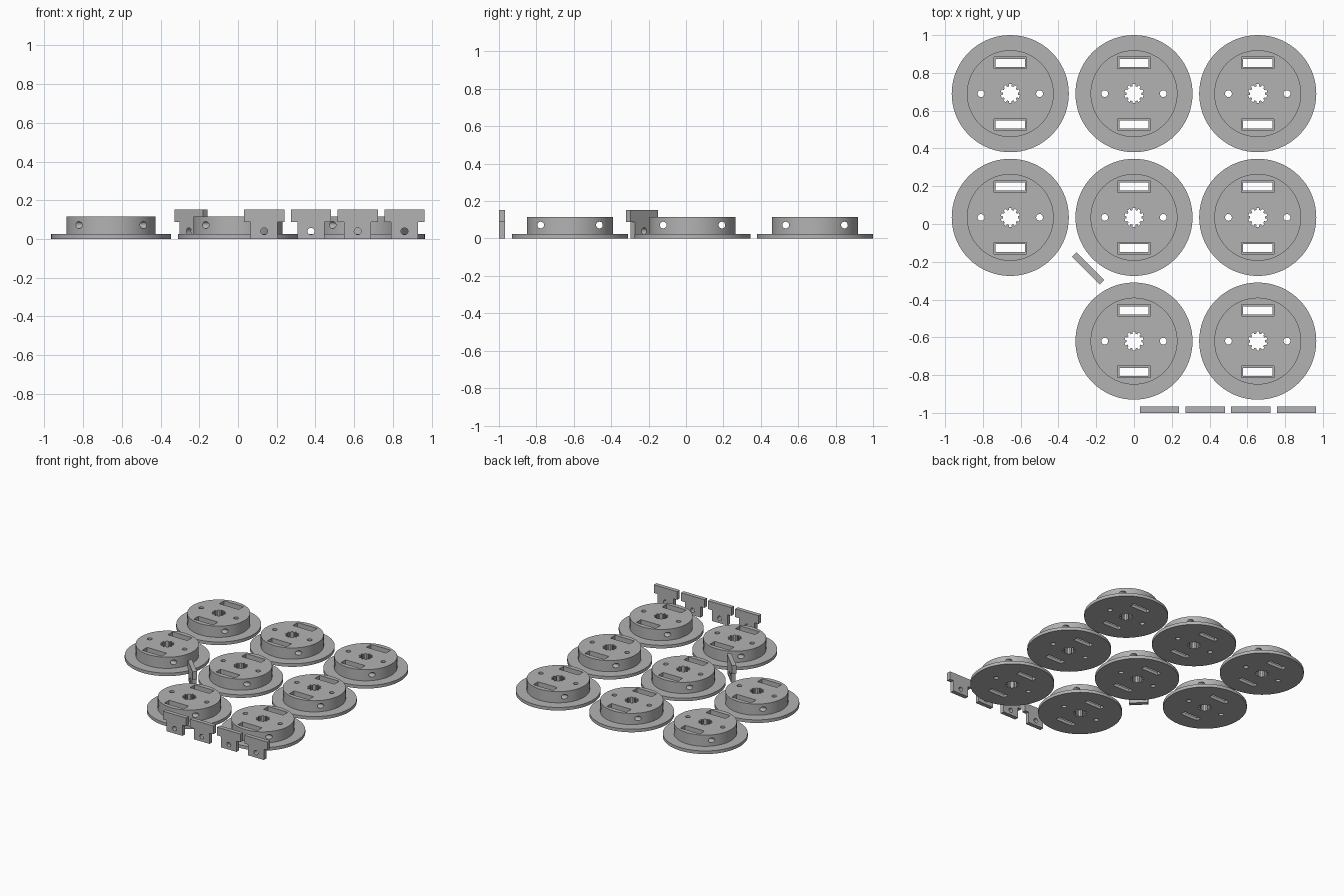
import bpy, bmesh, math
from mathutils import Matrix, Vector

if "Cube" in bpy.data.objects:
    bpy.data.objects.remove(bpy.data.objects["Cube"])

grey = bpy.data.materials.new("plain grey")
grey.diffuse_color = (0.45, 0.45, 0.45, 1)
grey.use_nodes = True
grey.node_tree.nodes["Principled BSDF"].inputs["Base Color"].default_value = grey.diffuse_color


def prism(name, pts, z0, z1):
    """Extrude a flat outline from z0 to z1."""
    bm = bmesh.new()
    face = bm.faces.new([bm.verts.new((x, y, z0)) for x, y in pts])
    top = bmesh.ops.extrude_face_region(bm, geom=[face])["geom"]
    verts = [v for v in top if isinstance(v, bmesh.types.BMVert)]
    bmesh.ops.translate(bm, verts=verts, vec=(0, 0, z1 - z0))
    bmesh.ops.recalc_face_normals(bm, faces=bm.faces)
    me = bpy.data.meshes.new(name)
    bm.to_mesh(me)
    bm.free()
    me.materials.append(grey)
    ob = bpy.data.objects.new(name, me)
    bpy.context.collection.objects.link(ob)
    return ob


def circle(r, n, cx=0, cy=0):
    return [(cx + r * math.cos(2 * math.pi * i / n),
             cy + r * math.sin(2 * math.pi * i / n)) for i in range(n)]


def rect(w, h, cx=0, cy=0):
    return [(cx + sx * w / 2, cy + sy * h / 2)
            for sx, sy in ((-1, -1), (1, -1), (1, 1), (-1, 1))]


def apply_cuts(ob, cutters):
    """Subtract the cutters, bake the result and remove the cutters."""
    for c in cutters:
        m = ob.modifiers.new("cut", 'BOOLEAN')
        m.operation, m.solver, m.object = 'DIFFERENCE', 'EXACT', c
    bpy.context.view_layer.update()
    dg = bpy.context.evaluated_depsgraph_get()
    me = bpy.data.meshes.new_from_object(ob.evaluated_get(dg))
    ob.modifiers.clear()
    ob.data = me
    for c in cutters:
        bpy.data.objects.remove(c)


def smooth(ob):
    bpy.ops.object.select_all(action='DESELECT')
    ob.select_set(True)
    bpy.context.view_layer.objects.active = ob
    bpy.ops.object.shade_smooth_by_angle(angle=math.radians(25))


def copy_to(ob, name, matrix):
    c = bpy.data.objects.new(name, ob.data)
    c.matrix_world = matrix
    bpy.context.collection.objects.link(c)


# Wheel body: stepped disc made by stacking a hub on a flange outline
bm = bmesh.new()
N = 72
rings = [[bm.verts.new((x, y, z)) for x, y in circle(r, N)]
         for r, z in ((0.31, 0), (0.31, 0.025), (0.23, 0.025), (0.23, 0.115))]
bm.faces.new(rings[0][::-1])
bm.faces.new(rings[-1])
for a, b in zip(rings, rings[1:]):
    for i in range(N):
        j = (i + 1) % N
        bm.faces.new((a[i], a[j], b[j], b[i]))
me = bpy.data.meshes.new("wheel")
bm.to_mesh(me)
bm.free()
me.materials.append(grey)
wheel = bpy.data.objects.new("wheel", me)
bpy.context.collection.objects.link(wheel)

# Toothed axle hole: ten notches
spline = []
for i in range(10):
    for r, da in ((0.051, -9), (0.051, 9), (0.040, 10), (0.040, 26)):
        a = math.radians(36 * i + 18 + da)
        spline.append((r * math.cos(a), r * math.sin(a)))
cuts = [prism("axle_cut", spline, -0.1, 0.3)]

for s in (-1, 1):
    # Pin holes, stepped slots and cross holes through the slots
    cuts.append(prism("pin_cut", circle(0.018, 20, 0.155 * s), -0.1, 0.3))
    cuts.append(prism("slot_cut", rect(0.154, 0.042, 0, 0.163 * s), -0.1, 0.3))
    cuts.append(prism("pocket_cut", rect(0.174, 0.060, 0, 0.163 * s), 0.025, 0.3))
    cross = prism("cross_cut", circle(0.018, 20), -0.5, 0.5)
    cross.matrix_world = (Matrix.Translation((0, 0.157 * s, 0.072))
                          @ Matrix.Rotation(math.pi / 2, 4, 'Y'))
    cuts.append(cross)
apply_cuts(wheel, cuts)
smooth(wheel)

# Eight wheels on a grid with the front left place empty
P = 0.655
spots = [(x, y) for y in (0.69, 0.035, -0.62) for x in (-P, 0, P)
         if not (x < 0 and y < -0.5)]
wheel.location = (*spots[0], 0)
for k, (x, y) in enumerate(spots[1:], 2):
    copy_to(wheel, f"wheel_{k}", Matrix.Translation((x, y, 0)))

# T-shaped locking tab, drawn flat then stood upright
half = [(0.07, 0), (0.07, 0.087), (0.104, 0.087), (0.104, 0.153)]
tab = prism("tab", half + [(-x, y) for x, y in half[::-1]], -0.0165, 0.0165)
apply_cuts(tab, [prism("tab_hole_cut", circle(0.018, 20, 0, 0.04), -0.1, 0.1)])
tab.data.transform(Matrix.Rotation(math.pi / 2, 4, 'X'))
smooth(tab)

# Row of four tabs at the front, and one turned between the wheels
tab.location = (0.135, -0.9835, 0)
for k, x in enumerate((0.377, 0.618, 0.860), 2):
    copy_to(tab, f"tab_{k}", Matrix.Translation((x, -0.9835, 0)))
copy_to(tab, "turned_tab", Matrix.Translation((-0.242, -0.235, 0))
        @ Matrix.Rotation(math.radians(-45), 4, 'Z'))
